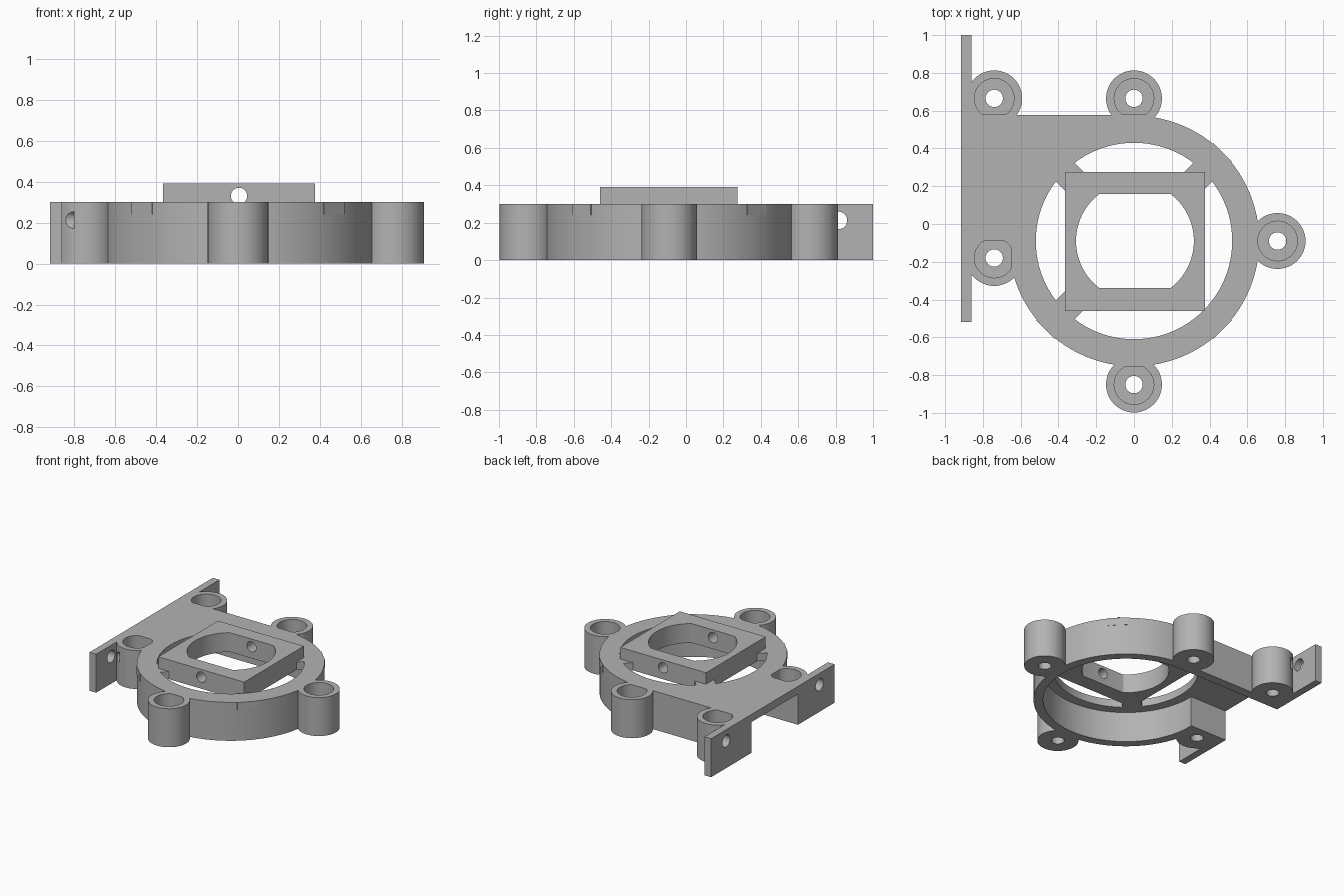
import bpy, bmesh, math
from mathutils import Matrix, Vector

if "Cube" in bpy.data.objects:
    bpy.data.objects.remove(bpy.data.objects["Cube"])

grey = bpy.data.materials.new("plain grey")
grey.use_nodes = True
GREY = (0.45, 0.45, 0.45, 1)
grey.diffuse_color = GREY
grey.node_tree.nodes["Principled BSDF"].inputs["Base Color"].default_value = GREY

RING = (0.0, -0.09)
TOP, LEDGE = 0.30, 0.24


def prism(name, outline, z0, z1, matrix=None):
    """Extrude a flat outline upward into a closed solid."""
    bm = bmesh.new()
    face = bm.faces.new([bm.verts.new((x, y, z0)) for x, y in outline])
    up = bmesh.ops.extrude_face_region(bm, geom=[face])["geom"]
    bmesh.ops.translate(bm, vec=(0, 0, z1 - z0),
                        verts=[v for v in up if isinstance(v, bmesh.types.BMVert)])
    bmesh.ops.recalc_face_normals(bm, faces=bm.faces)
    if matrix:
        bm.transform(matrix)
    mesh = bpy.data.meshes.new(name)
    bm.to_mesh(mesh)
    bm.free()
    obj = bpy.data.objects.new(name, mesh)
    bpy.context.collection.objects.link(obj)
    mesh.materials.append(grey)
    return obj


def circle(center, r, n=48):
    return [(center[0] + r * math.cos(math.tau * i / n),
             center[1] + r * math.sin(math.tau * i / n)) for i in range(n)]


def rect(x0, x1, y0, y1):
    return [(x0, y0), (x1, y0), (x1, y1), (x0, y1)]


def clamp(outline, x0=-9, x1=9, y0=-9, y1=9):
    """Flatten an outline against straight limits, dropping repeats."""
    pts = []
    for x, y in outline:
        p = (min(max(x, x0), x1), min(max(y, y0), y1))
        if p not in pts:
            pts.append(p)
    return pts


def combine(target, other, operation):
    """Apply a boolean and discard the helper solid."""
    mod = target.modifiers.new(operation, "BOOLEAN")
    mod.operation, mod.solver, mod.object = operation, "EXACT", other
    bpy.context.view_layer.objects.active = target
    bpy.ops.object.modifier_apply(modifier=mod.name)
    bpy.data.objects.remove(other)


def add(target, outline, z0, z1, matrix=None):
    combine(target, prism("addition", outline, z0, z1, matrix), "UNION")


def cut(target, outline, z0, z1, matrix=None):
    combine(target, prism("cutter", outline, z0, z1, matrix), "DIFFERENCE")


# Posts: centre and the limits that flatten each counterbore
posts = [
    ((0.0, 0.665), dict(y0=0.58)),
    ((-0.74, 0.665), dict(y0=0.58)),
    ((0.76, -0.09), {}),
    ((0.0, -0.85), dict(y1=-0.755)),
    ((-0.74, -0.18), dict(x1=-0.65, y1=-0.09)),
]

# Main body: round housing, corner plate, side flange and posts
body = prism("bracket_body", circle(RING, 0.663, 96), 0, TOP)
add(body, rect(-0.9, 0, -0.18, 0.577), 0, TOP)
for center, _ in posts:
    add(body, circle(center, 0.148), 0, TOP)
add(body, rect(-0.917, -0.86, -0.52, 1.0), 0, TOP)

# Hollow underside and central opening
cut(body, circle(RING, 0.595, 96), -0.1, LEDGE)
cut(body, rect(-1.1, 0, -0.07, 0.505), -0.1, LEDGE)
cut(body, circle(RING, 0.52, 96), -0.1, 0.5)

# Screw holes with counterbores
for center, limits in posts:
    cut(body, clamp(circle(center, 0.105), **limits), 0.06, 0.5)
    cut(body, circle(center, 0.046, 32), -0.1, 0.5)

# Flange holes
for y in (0.815, -0.335):
    along_x = Matrix.Translation((0, y, 0.212)) @ Matrix.Rotation(math.pi / 2, 4, "Y")
    cut(body, circle((0, 0), 0.047, 32), -1.0, -0.8, along_x)

# Diagonal spokes
for i in range(4):
    turn = (Matrix.Translation((RING[0], RING[1], 0))
            @ Matrix.Rotation(math.pi / 4 + i * math.pi / 2, 4, "Z"))
    add(body, rect(0.44, 0.664, -0.07, 0.07), LEDGE, TOP, turn)

# Raised square block with a flat-sided opening and a cross hole
block = prism("center_block", rect(-0.365, 0.375, -0.46, 0.275), LEDGE, 0.39)
opening = clamp(circle((0.005, -0.09), 0.312, 96), y0=-0.34, y1=0.16)
# Keep only the outline corners where the circle is flattened
opening = [p for i, p in enumerate(opening)
           if not (p[1] in (-0.34, 0.16)
                   and opening[i - 1][1] == p[1]
                   and opening[(i + 1) % len(opening)][1] == p[1])]
cut(block, opening, 0, 0.6)
along_y = Matrix.Translation((0.005, 0, 0.33)) @ Matrix.Rotation(math.pi / 2, 4, "X")
cut(block, circle((0, 0), 0.04, 32), -0.6, 0.7, along_y)

# Smooth curved walls, crisp edges
for obj in (body, block):
    bpy.ops.object.select_all(action="DESELECT")
    obj.select_set(True)
    bpy.context.view_layer.objects.active = obj
    bpy.ops.object.shade_smooth_by_angle(angle=math.radians(25))
